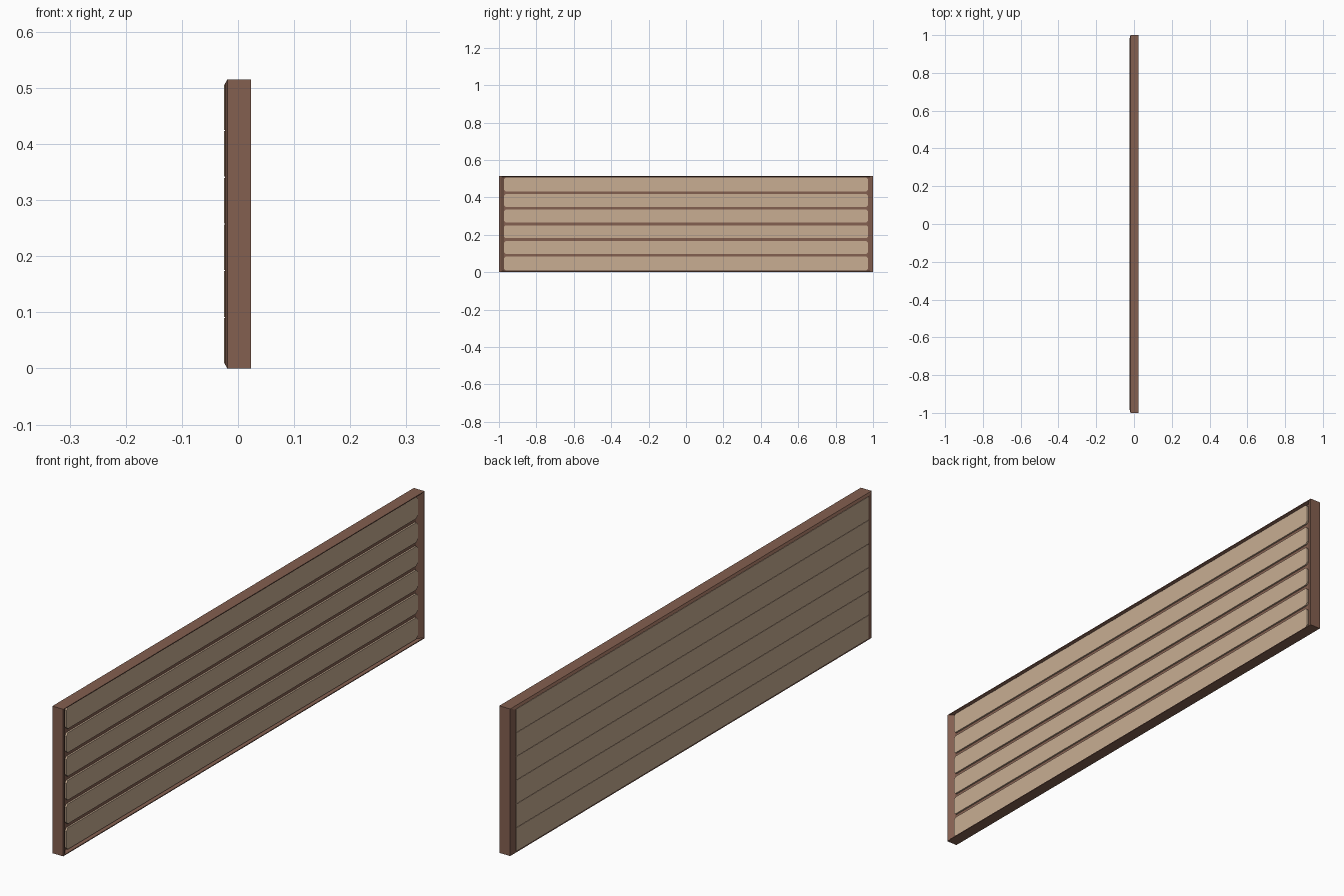
import bpy, bmesh

if "Cube" in bpy.data.objects:
    bpy.data.objects.remove(bpy.data.objects["Cube"])


def material(name, rgb):
    m = bpy.data.materials.new(name)
    m.diffuse_color = (*rgb, 1)
    m.use_nodes = True
    m.node_tree.nodes["Principled BSDF"].inputs["Base Color"].default_value = m.diffuse_color
    return m


brown = material("brown frame", (0.23, 0.115, 0.08))
tan = material("tan wood", (0.58, 0.42, 0.29))


def loft(name, loops, mat):
    """Skin a stack of (y, z) loops placed at successive x, capped at both ends."""
    bm = bmesh.new()
    rings = [[bm.verts.new((x, y, z)) for y, z in pts] for x, pts in loops]
    n = len(rings[0])
    for a, b in zip(rings, rings[1:]):
        for i in range(n):
            j = (i + 1) % n
            bm.faces.new((a[i], a[j], b[j], b[i]))
    bm.faces.new(rings[0])
    bm.faces.new(rings[-1])
    bmesh.ops.recalc_face_normals(bm, faces=bm.faces)
    me = bpy.data.meshes.new(name)
    bm.to_mesh(me)
    bm.free()
    me.materials.append(mat)
    ob = bpy.data.objects.new(name, me)
    bpy.context.collection.objects.link(ob)
    return ob


def rect(y, z0, z1):
    return [(-y, z0), (y, z0), (y, z1), (-y, z1)]


def cut_rect(y, z0, z1, c):
    """Rectangle with clipped corners."""
    return [(-y + c, z0), (y - c, z0), (y, z0 + c), (y, z1 - c),
            (y - c, z1), (-y + c, z1), (-y, z1 - c), (-y, z0 + c)]


H = 0.515

# Frame: chamfered on the outer (-x) side, dished on the slatted (+x) side
loft("frame", [
    (-0.0235, rect(0.98, 0.008, H - 0.008)),
    (-0.019, rect(1.0, 0, H)),
    (0.023, rect(1.0, 0, H)),
    (0.023, rect(0.992, 0.003, H - 0.003)),
    (0.010, rect(0.972, 0.007, H - 0.007)),
], brown)

# Six planks, seen on both sides of the frame
base, pitch = 0.008, 0.0832
for i in range(6):
    z0 = base + i * pitch
    z1 = z0 + pitch
    lo = z0 + (0.001 if i == 0 else 0.007)
    hi = z1 - (0.001 if i == 5 else 0.007)
    loft(f"slat_{i + 1}", [
        (0.008, cut_rect(0.972, lo, hi, 0.008)),
        (0.016, cut_rect(0.972, lo, hi, 0.008)),
    ], tan)
    loft(f"back_plank_{i + 1}", [
        (-0.022, rect(0.976, z0 + 0.001, z1 - 0.001)),
        (-0.025, rect(0.975, z0 + 0.001, z1 - 0.001)),
    ], tan)
